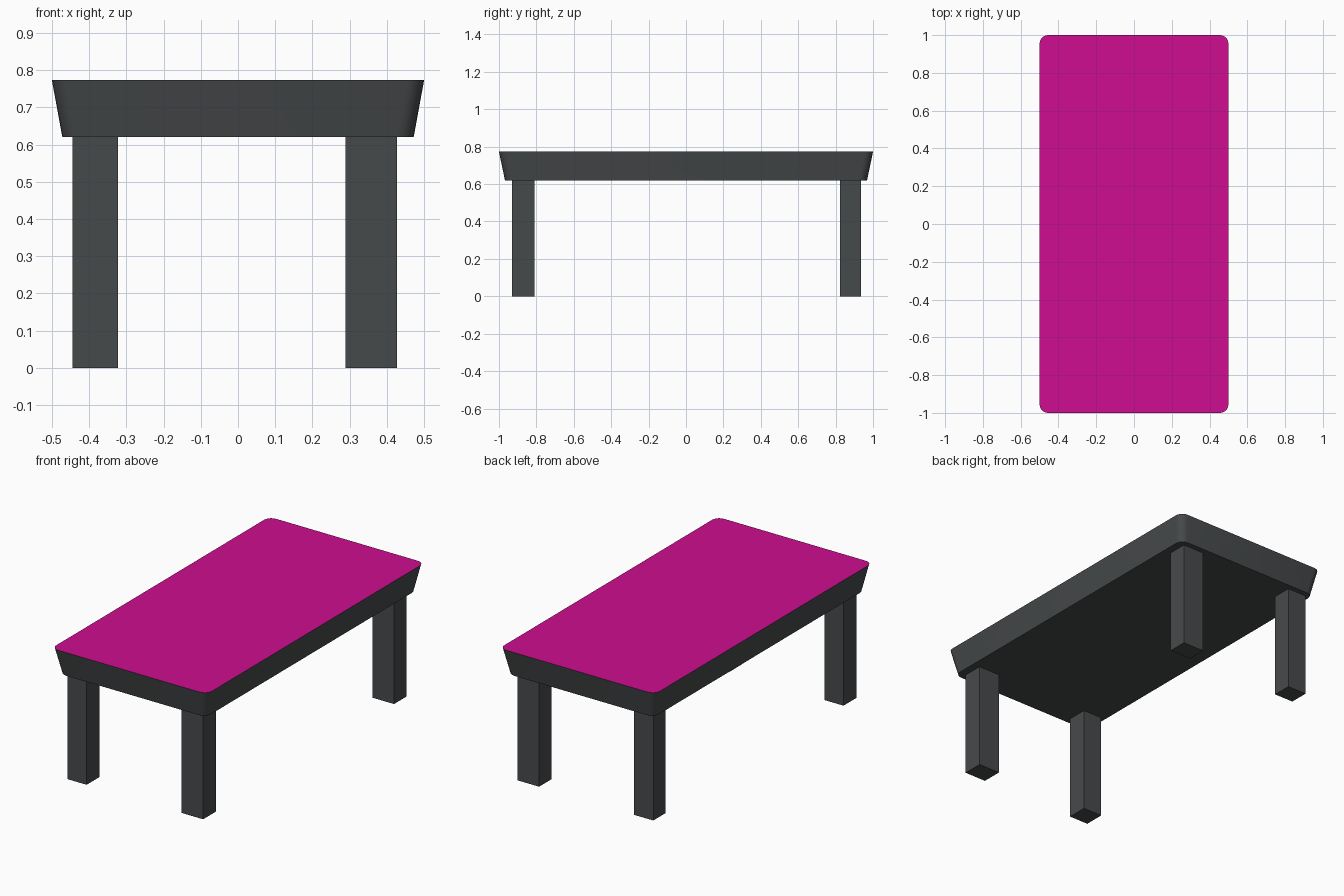
import bpy, bmesh, math

if "Cube" in bpy.data.objects:
    bpy.data.objects.remove(bpy.data.objects["Cube"])


def material(name, rgb):
    m = bpy.data.materials.new(name)
    m.diffuse_color = (*rgb, 1)
    m.use_nodes = True
    m.node_tree.nodes["Principled BSDF"].inputs["Base Color"].default_value = m.diffuse_color
    return m


DARK = material("charcoal", (0.062, 0.068, 0.070))
PINK = material("magenta", (0.62, 0.004, 0.28))


def finish(bm, name, *mats):
    bmesh.ops.recalc_face_normals(bm, faces=bm.faces)
    mesh = bpy.data.meshes.new(name)
    bm.to_mesh(mesh)
    bm.free()
    for m in mats:
        mesh.materials.append(m)
    ob = bpy.data.objects.new(name, mesh)
    bpy.context.collection.objects.link(ob)
    return ob


def rounded_rect(bm, hx, hy, r, z, steps=5):
    """Ring of vertices around a rectangle with rounded corners."""
    ring = []
    for i, (sx, sy) in enumerate([(1, 1), (-1, 1), (-1, -1), (1, -1)]):
        for k in range(steps + 1):
            a = math.pi / 2 * (i + k / steps)
            ring.append(bm.verts.new((sx * (hx - r) + r * math.cos(a),
                                      sy * (hy - r) + r * math.sin(a), z)))
    return ring


# Table top: tapered slab, dark sides and underside, magenta upper face
bm = bmesh.new()
low = rounded_rect(bm, 0.472, 0.968, 0.045, 0.62)
high = rounded_rect(bm, 0.5, 1.0, 0.045, 0.773)
n = len(low)
for i in range(n):
    j = (i + 1) % n
    bm.faces.new((low[i], low[j], high[j], high[i])).smooth = True
bm.faces.new(low[::-1])
bm.faces.new(high).material_index = 1
for ring in (low, high):
    for i in range(n):
        bm.edges.get((ring[i], ring[(i + 1) % n])).smooth = False
finish(bm, "table_top", DARK, PINK)

# Four square legs; the right pair is a little wider
X_RANGES = {"left": (-0.445, -0.322), "right": (0.289, 0.427)}
Y_RANGES = {"front": (-0.93, -0.811), "back": (0.823, 0.936)}
for yname, (y0, y1) in Y_RANGES.items():
    for xname, (x0, x1) in X_RANGES.items():
        bm = bmesh.new()
        bmesh.ops.create_cube(bm, size=1)
        for v in bm.verts:
            v.co = (x0 if v.co.x < 0 else x1,
                    y0 if v.co.y < 0 else y1,
                    0 if v.co.z < 0 else 0.622)
        finish(bm, f"{yname}_{xname}_leg", DARK)
